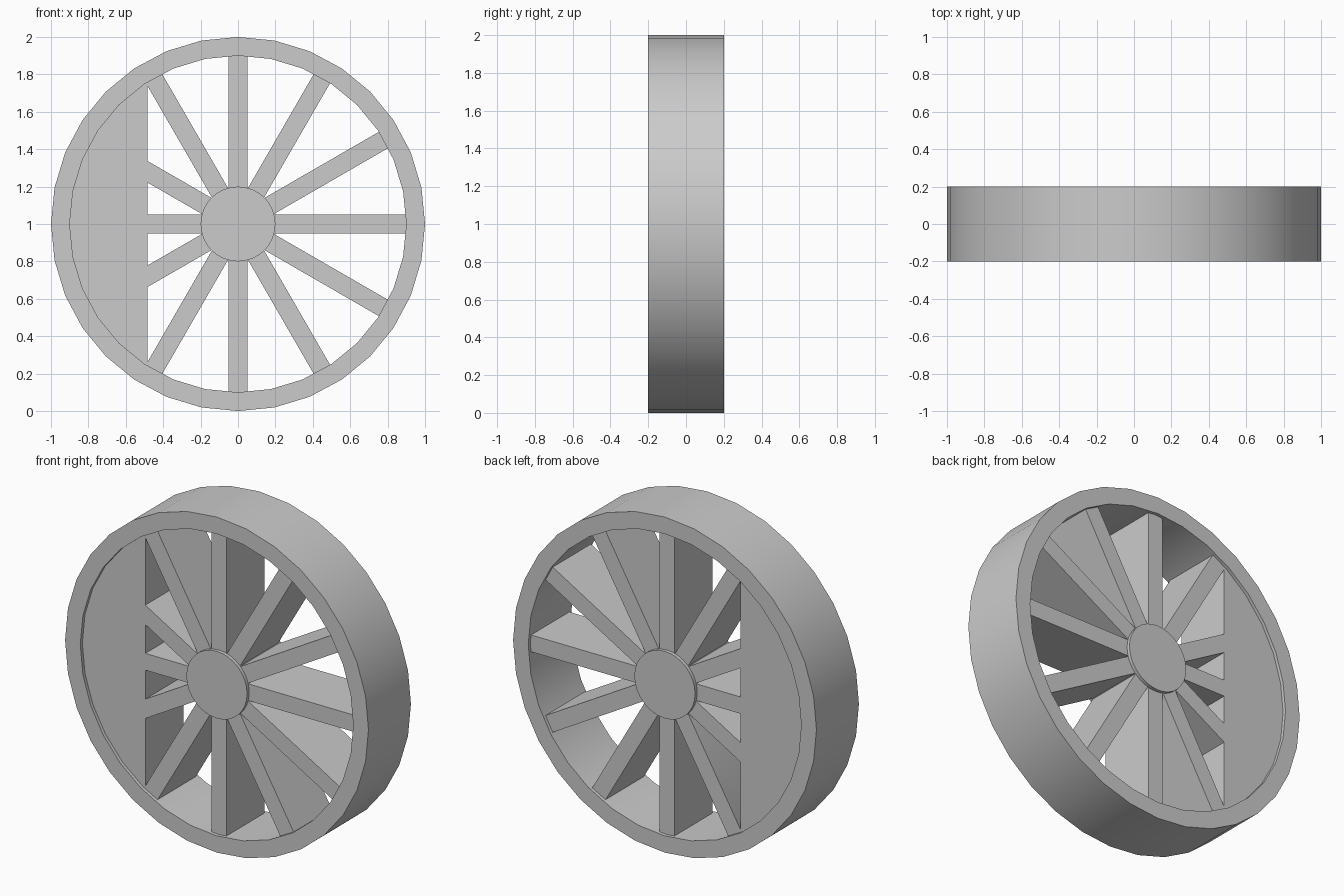
import bpy, bmesh, math
from mathutils import Vector, Matrix

old = bpy.data.objects.get("Cube")
if old:
    bpy.data.objects.remove(old, do_unlink=True)

SIDES = 32
CENTRE = Vector((0, 0, 1))
DEPTH = 0.4          # rim and hub
INNER_DEPTH = 0.36   # spokes and counterweight
CHORD = -0.485       # straight edge of the counterweight

grey = bpy.data.materials.new("plain_grey")
grey.use_nodes = True
grey.diffuse_color = (0.6, 0.6, 0.6, 1)
grey.node_tree.nodes["Principled BSDF"].inputs["Base Color"].default_value = (0.6, 0.6, 0.6, 1)


def finish(name, bm):
    bmesh.ops.recalc_face_normals(bm, faces=bm.faces)
    mesh = bpy.data.meshes.new(name)
    bm.to_mesh(mesh)
    bm.free()
    mesh.materials.append(grey)
    obj = bpy.data.objects.new(name, mesh)
    obj.location = CENTRE
    bpy.context.collection.objects.link(obj)
    bpy.ops.object.select_all(action='DESELECT')
    obj.select_set(True)
    bpy.context.view_layer.objects.active = obj
    bpy.ops.object.shade_smooth_by_angle(angle=math.radians(30))
    return obj


def disc(radius, depth):
    """Cylinder along y with a vertex at the top."""
    bm = bmesh.new()
    bmesh.ops.create_cone(bm, cap_ends=True, segments=SIDES, radius1=radius,
                          radius2=radius, depth=depth,
                          matrix=Matrix.Rotation(math.pi / 2, 4, 'X'))
    return bm


def cut(bm, keep_right):
    """Trim at the chord plane and cap the opening."""
    bmesh.ops.bisect_plane(bm, geom=bm.verts[:] + bm.edges[:] + bm.faces[:],
                           plane_co=(CHORD, 0, 0), plane_no=(1, 0, 0),
                           clear_inner=keep_right, clear_outer=not keep_right)
    bmesh.ops.holes_fill(bm, edges=[e for e in bm.edges if e.is_boundary])


# Rim: a rectangular section spun around the axle
bm = bmesh.new()
section = [bm.verts.new((0, y, r)) for r, y in
           ((0.9, -DEPTH / 2), (1, -DEPTH / 2), (1, DEPTH / 2), (0.9, DEPTH / 2))]
edges = [bm.edges.new((section[i], section[(i + 1) % 4])) for i in range(4)]
bmesh.ops.spin(bm, geom=section + edges, cent=(0, 0, 0), axis=(0, 1, 0),
               angle=math.tau, steps=SIDES, use_merge=True)
bmesh.ops.remove_doubles(bm, verts=bm.verts, dist=0.0001)
finish("rim", bm)

# Hub
finish("hub", disc(0.2, DEPTH))

# Counterweight: the part of a disc left of the chord
bm = disc(0.91, INNER_DEPTH)
cut(bm, False)
finish("counterweight", bm)

# Twelve spokes, stopped at the counterweight
for i in range(12):
    bm = bmesh.new()
    turn = Matrix.Rotation(i * math.tau / 12, 4, 'Y')
    shape = Matrix.Translation((0, 0, 0.53)) @ Matrix.Diagonal((0.1, INNER_DEPTH, 0.76, 1))
    bmesh.ops.create_cube(bm, size=1, matrix=turn @ shape)
    cut(bm, True)
    finish(f"spoke_{i + 1}", bm)
